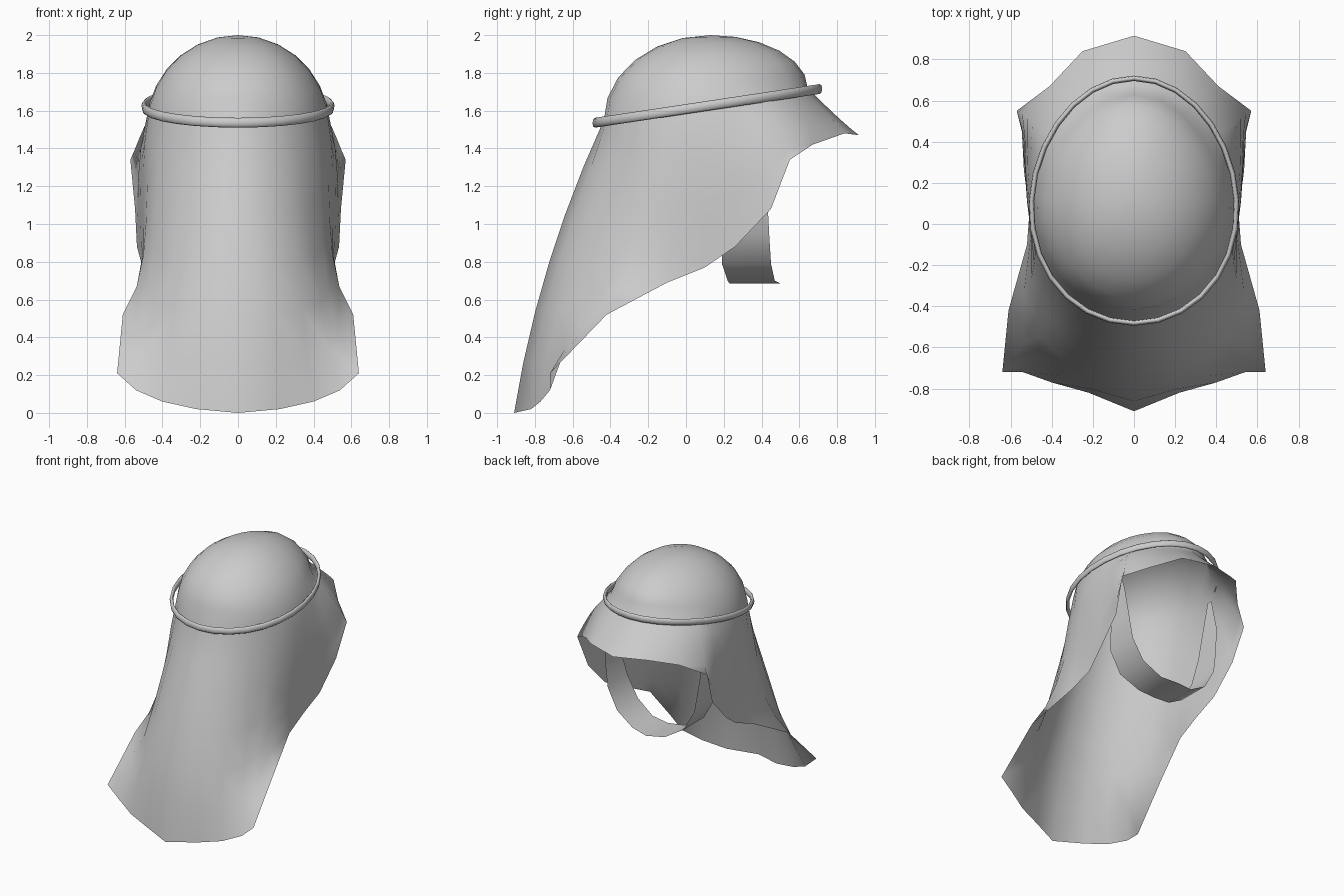
import bpy
import bmesh
from math import sin, cos, radians, pi, sqrt

cube = bpy.data.objects.get("Cube")
if cube:
    bpy.data.objects.remove(cube, do_unlink=True)


def make_material(name, colour):
    mat = bpy.data.materials.new(name)
    mat.use_nodes = True
    mat.diffuse_color = colour
    mat.node_tree.nodes["Principled BSDF"].inputs["Base Color"].default_value = colour
    return mat


cloth_grey = make_material("cloth grey", (0.6, 0.6, 0.6, 1))


def make_object(name, bm, mirrored):
    """Turn a bmesh into a smooth shaded object, mirrored across x if asked."""
    for face in bm.faces:
        face.smooth = True
    mesh = bpy.data.meshes.new(name)
    bm.to_mesh(mesh)
    bm.free()
    mesh.materials.append(cloth_grey)
    obj = bpy.data.objects.new(name, mesh)
    bpy.context.collection.objects.link(obj)
    if mirrored:
        mirror = obj.modifiers.new("mirror", "MIRROR")
        mirror.use_clip = True
        mirror.merge_threshold = 0.002
    return obj


def bridge(bm, upper, lower, closed=False):
    """Join two equally long rows of vertices with quads."""
    count = len(upper)
    for i in range(count if closed else count - 1):
        j = (i + 1) % count
        bm.faces.new((upper[i], lower[i], lower[j], upper[j]))


def through(points, t):
    """Polynomial curve that passes through evenly spaced points."""
    last = len(points) - 1
    result = [0, 0, 0]
    for i, point in enumerate(points):
        weight = 1
        for j in range(last + 1):
            if j != i:
                weight *= (t * last - j) / (i - j)
        result = [r + weight * p for r, p in zip(result, point)]
    return result


# Hood: brow angle, then upper, lower and hem point of each fold line, front to back
folds = [
    (0, (0, -.64, 1.05), (0, -.8, .53), (0, -.91, 0)),
    (14, (.17, -.59, 1.05), (.2, -.75, .53), (.22, -.82, .02)),
    (27, (.3, -.5, 1.06), (.34, -.67, .55), (.4, -.77, .06)),
    (39, (.38, -.39, 1.08), (.44, -.55, .58), (.54, -.72, .12)),
    (50, (.44, -.27, 1.12), (.475, -.44, .64), (.64, -.72, .21)),
    (65, (.48, -.14, 1.22), (.5, -.27, .84), (.61, -.42, .52)),
    (80, (.5, 0, 1.3), (.5, -.05, .99), (.52, -.1, .69)),
    (92, (.51, .11, 1.33), (.52, .11, 1.05), (.505, .1, .77)),
    (105, (.515, .24, 1.4), (.53, .26, 1.14), (.535, .26, .88)),
    (115, (.5, .36, 1.47), (.53, .41, 1.27), (.545, .45, 1.08)),
    (128, (.46, .47, 1.58), (.52, .52, 1.46), (.57, .55, 1.34)),
    (145, (.31, .61, 1.61), (.36, .65, 1.52), (.41, .67, 1.42)),
    (162, (.17, .69, 1.64), (.21, .77, 1.56), (.25, .84, 1.48)),
    (180, (0, .72, 1.645), (0, .815, 1.555), (0, .915, 1.47)),
]
CENTRE_Y = 0.105
APEX_Y = 0.13
TOP = 2.0
HEAD_RADIUS = 0.485


def crown_point(angle, rise):
    """Point on the domed crown; a rise of zero lies on the tilted brow line."""
    a = radians(angle)
    brow_y = CENTRE_Y - 0.54 * cos(a)
    brow_z = 1.55 + 0.155 * (brow_y + 0.44)
    z = brow_z + (TOP - brow_z) * sin(rise)
    height = z - (TOP - HEAD_RADIUS)
    half_width = sqrt(HEAD_RADIUS ** 2 - height ** 2)
    return half_width * sin(a), APEX_Y + (brow_y - APEX_Y) * cos(rise), z


bm = bmesh.new()
rows = []
CROWN_ROWS = 6
for k in range(CROWN_ROWS - 1, 0, -1):
    rise = k / CROWN_ROWS * pi / 2
    rows.append([bm.verts.new(crown_point(fold[0], rise)) for fold in folds])
DRAPE_ROWS = 6
for k in range(DRAPE_ROWS + 1):
    t = k / DRAPE_ROWS
    rows.append([bm.verts.new(through([crown_point(angle, 0), *rest], t))
                 for angle, *rest in folds])
apex = bm.verts.new((0, APEX_Y, TOP))
for left, right in zip(rows[0], rows[0][1:]):
    bm.faces.new((apex, left, right))
for upper, lower in zip(rows, rows[1:]):
    bridge(bm, upper, lower)
for vert in bm.verts:
    if abs(vert.co.x) < 0.001:
        vert.co.x = 0
make_object("hood", bm, True)

# Head band: flattened cord on a tilted oval, a little wider at the front
bm = bmesh.new()
SEGMENTS, SIDES = 28, 8
loops = []
for i in range(SEGMENTS):
    a = 2 * pi * i / SEGMENTS
    half_width = 0.498 + 0.03 * cos(a)
    loop = []
    for j in range(SIDES):
        b = 2 * pi * j / SIDES
        out = 0.013 * cos(b)
        y = 0.113 - (0.595 + out) * cos(a)
        z = 1.535 + 0.15 * (y + 0.49) + 0.026 * sin(b)
        loop.append(bm.verts.new(((half_width + out) * sin(a), y, z)))
    loops.append(loop)
for i in range(SEGMENTS):
    bridge(bm, loops[i], loops[(i + 1) % SEGMENTS], closed=True)
bmesh.ops.recalc_face_normals(bm, faces=bm.faces)
make_object("head_band", bm, False)

# Chin strap: centre of the strap and its half width, from hood to chin
strap = [
    ((.44, .32, 1.6), .02),
    ((.43, .33, 1.35), .08),
    ((.41, .33, 1.15), .1),
    ((.38, .315, .95), .125),
    ((.29, .32, .79), .13),
    ((.14, .345, .7), .125),
    ((0, .365, .685), .135),
]
bm = bmesh.new()
front_edge = [bm.verts.new((x, y - w, z)) for (x, y, z), w in strap]
back_edge = [bm.verts.new((x, y + w, z)) for (x, y, z), w in strap]
bridge(bm, back_edge, front_edge)
bmesh.ops.reverse_faces(bm, faces=bm.faces)
make_object("chin_strap", bm, True)
